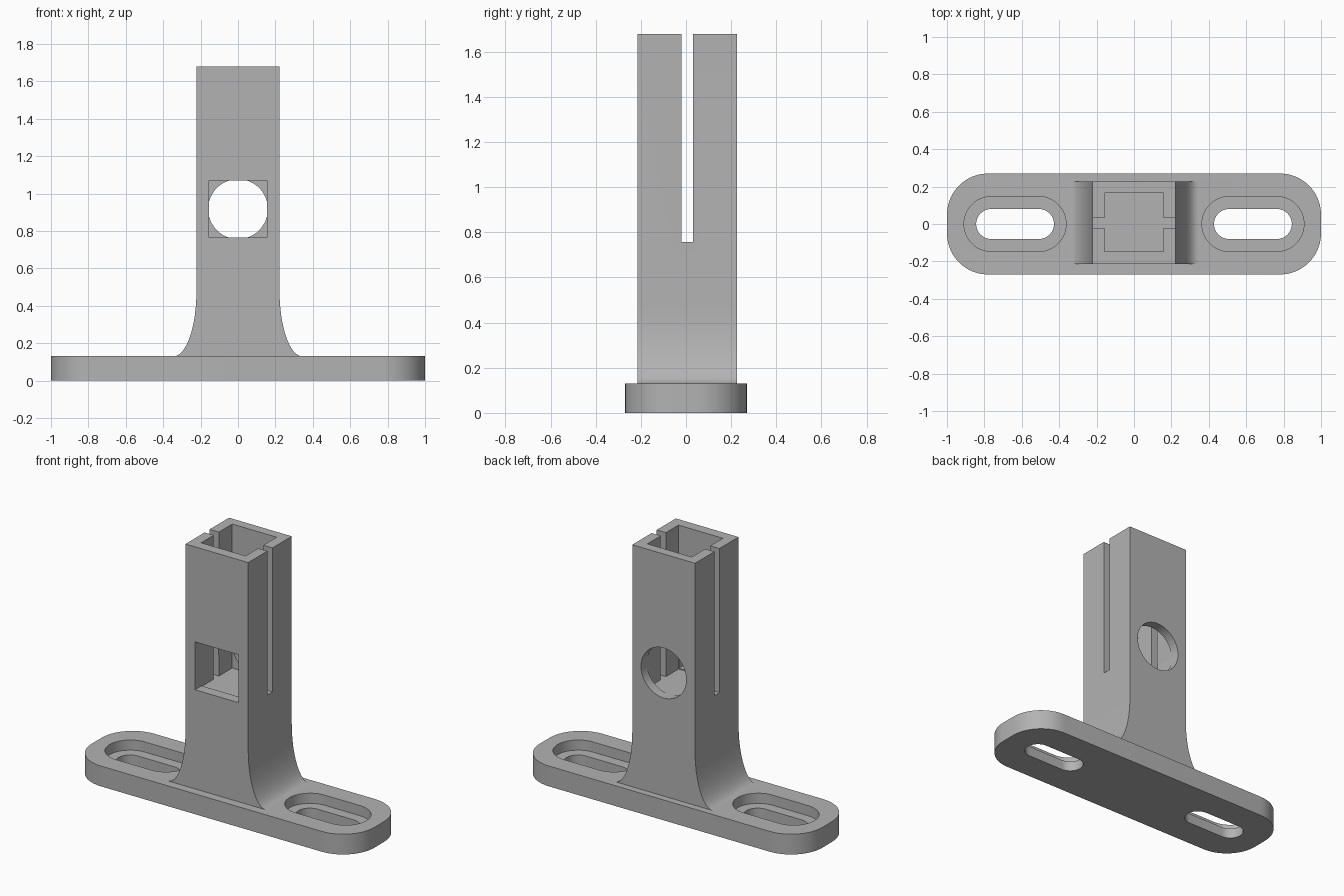
import bpy, bmesh, math
from mathutils import Matrix, Vector

if "Cube" in bpy.data.objects:
    bpy.data.objects.remove(bpy.data.objects["Cube"], do_unlink=True)

grey = bpy.data.materials.new("mid_grey")
grey.use_nodes = True
colour = (0.45, 0.45, 0.45, 1)
grey.diffuse_color = colour
grey.node_tree.nodes["Principled BSDF"].inputs["Base Color"].default_value = colour

CY = 0.006        # tower centre in y
BASE_TOP = 0.13
FLOOR = 0.757     # bottom of the socket and of the side slits
TOP = 1.678


def extrude(name, outline, direction):
    """Solid made by sweeping a closed outline along a direction."""
    bm = bmesh.new()
    face = bm.faces.new([bm.verts.new(p) for p in outline])
    swept = bmesh.ops.extrude_face_region(bm, geom=[face])["geom"]
    verts = [v for v in swept if isinstance(v, bmesh.types.BMVert)]
    bmesh.ops.translate(bm, verts=verts, vec=Vector(direction))
    bmesh.ops.recalc_face_normals(bm, faces=bm.faces)
    mesh = bpy.data.meshes.new(name)
    bm.to_mesh(mesh)
    bm.free()
    mesh.materials.append(grey)
    obj = bpy.data.objects.new(name, mesh)
    bpy.context.collection.objects.link(obj)
    return obj


def rounded_plate(name, cx, half_x, half_y, radius, z0, z1, steps=12):
    """Rectangle with rounded corners, standing from z0 to z1."""
    outline = []
    for i, (sx, sy) in enumerate([(1, 1), (-1, 1), (-1, -1), (1, -1)]):
        for k in range(steps + 1):
            a = (i + k / steps) * math.pi / 2
            p = (cx + sx * (half_x - radius) + radius * math.cos(a),
                 sy * (half_y - radius) + radius * math.sin(a), z0)
            if not outline or (Vector(p) - Vector(outline[-1])).length > 1e-4:
                outline.append(p)
    return extrude(name, outline, (0, 0, z1 - z0))


def box(name, x0, x1, y0, y1, z0, z1):
    outline = [(x0, y0, z0), (x1, y0, z0), (x1, y1, z0), (x0, y1, z0)]
    return extrude(name, outline, (0, 0, z1 - z0))


def combine(target, tool, operation="DIFFERENCE"):
    """Apply a boolean and throw the tool away."""
    tool.hide_render = True
    mod = target.modifiers.new(operation.lower(), "BOOLEAN")
    mod.operation, mod.solver, mod.object = operation, "EXACT", tool
    bpy.context.view_layer.objects.active = target
    bpy.ops.object.modifier_apply(modifier=mod.name)
    bpy.data.objects.remove(tool, do_unlink=True)


# Base plate with rounded ends
body = rounded_plate("slotted_base_with_socket_post", 0, 1, 0.27, 0.22, 0, BASE_TOP)

# Post, flaring in elliptical curves to the base
half_w, flare_w, flare_h, steps = 0.222, 0.122, 0.35, 16
side = [(half_w, TOP)]
for k in range(steps + 1):
    a = k / steps * math.pi / 2
    side.append((half_w + flare_w * (1 - math.cos(a)),
                 BASE_TOP + flare_h * (1 - math.sin(a))))
side += [(side[-1][0], BASE_TOP - 0.05)]
profile = side + [(-x, z) for x, z in reversed(side)]
post = extrude("post", [(x, CY - 0.22, z) for x, z in profile], (0, 0.44, 0))
combine(body, post, "UNION")

# Counterbored slots at both ends
for s in (-1, 1):
    combine(body, rounded_plate("pocket", s * 0.636, 0.273, 0.147, 0.147, 0.065, 0.3))
    combine(body, rounded_plate("slot", s * 0.636, 0.208, 0.08, 0.08, -0.1, 0.2))

# Square socket down the post and narrow slits through both sides
combine(body, box("socket", -0.157, 0.157, CY + 0.003 - 0.157, CY + 0.003 + 0.157, FLOOR, 2))
combine(body, box("slits", -0.5, 0.5, CY - 0.027, CY + 0.025, FLOOR, 2))

# Square window in front, round one at the back
combine(body, box("window", -0.154, 0.154, -0.5, CY, 0.764, 1.07))
ring = [(0.16 * math.cos(a), CY, 0.917 + 0.16 * math.sin(a))
        for a in (math.tau * k / 48 for k in range(48))]
combine(body, extrude("porthole", ring, (0, 0.5, 0)))

# Smooth curves, sharp edges
bpy.ops.object.select_all(action="DESELECT")
body.select_set(True)
bpy.context.view_layer.objects.active = body
bpy.ops.object.shade_smooth_by_angle(angle=math.radians(30))
